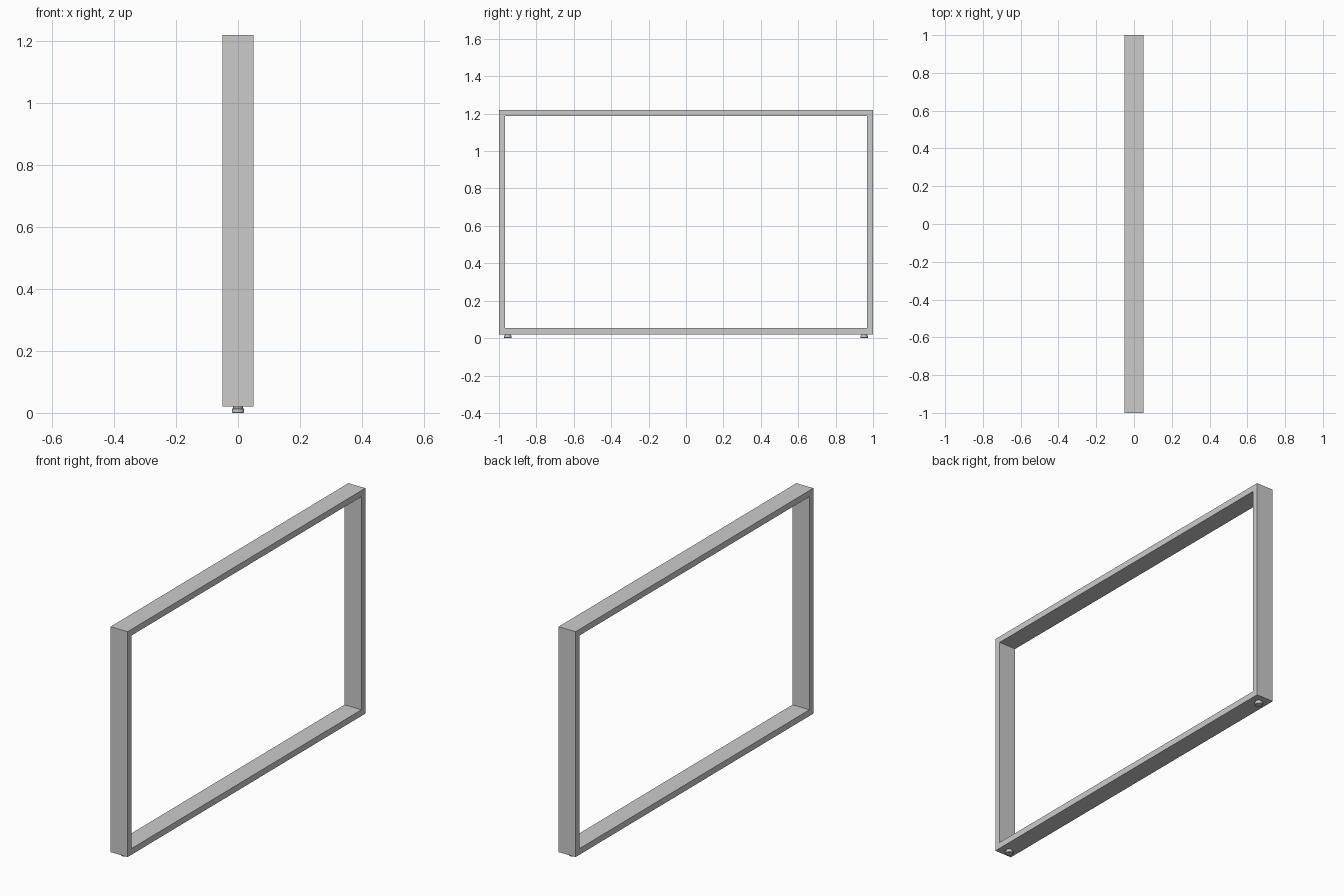
import bpy, bmesh
from math import cos, sin, pi

if "Cube" in bpy.data.objects:
    bpy.data.objects.remove(bpy.data.objects["Cube"])

def make_object(name, bm):
    bmesh.ops.recalc_face_normals(bm, faces=bm.faces)
    mesh = bpy.data.meshes.new(name)
    bm.to_mesh(mesh)
    bm.free()
    obj = bpy.data.objects.new(name, mesh)
    bpy.context.collection.objects.link(obj)
    return obj

# Rectangular leg frame: mitred flat bar, 0.1 wide
def frame(name, half_x, half_y, z0, z1, t):
    bm = bmesh.new()
    def loop(x, inset):
        y, lo, hi = half_y - inset, z0 + inset, z1 - inset
        return [bm.verts.new((x, *p)) for p in ((-y, lo), (y, lo), (y, hi), (-y, hi))]
    rings = [loop(-half_x, 0), loop(half_x, 0), loop(half_x, t), loop(-half_x, t)]
    for a, b in zip(rings, rings[1:] + rings[:1]):
        for i in range(4):
            j = (i + 1) % 4
            bm.faces.new((a[i], a[j], b[j], b[i]))
    return make_object(name, bm)

# Round levelling foot: lathed disc with a narrower neck
def foot(name, y, sides=24):
    bm = bmesh.new()
    profile = [(0.018, 0), (0.020, 0.002), (0.020, 0.013), (0.016, 0.015), (0.016, 0.02)]
    rings = [[bm.verts.new((r * cos(2 * pi * i / sides), y + r * sin(2 * pi * i / sides), z))
              for i in range(sides)] for r, z in profile]
    for a, b in zip(rings, rings[1:]):
        for i in range(sides):
            j = (i + 1) % sides
            bm.faces.new((a[i], a[j], b[j], b[i]))
    bm.faces.new(rings[0])
    bm.faces.new(rings[-1])
    obj = make_object(name, bm)
    bpy.ops.object.select_all(action='DESELECT')
    obj.select_set(True)
    bpy.context.view_layer.objects.active = obj
    bpy.ops.object.shade_smooth_by_angle()

frame("leg_frame", 0.05, 1.0, 0.02, 1.22, 0.033)
for name, y in (("front_foot", -0.953), ("back_foot", 0.953)):
    foot(name, y)
